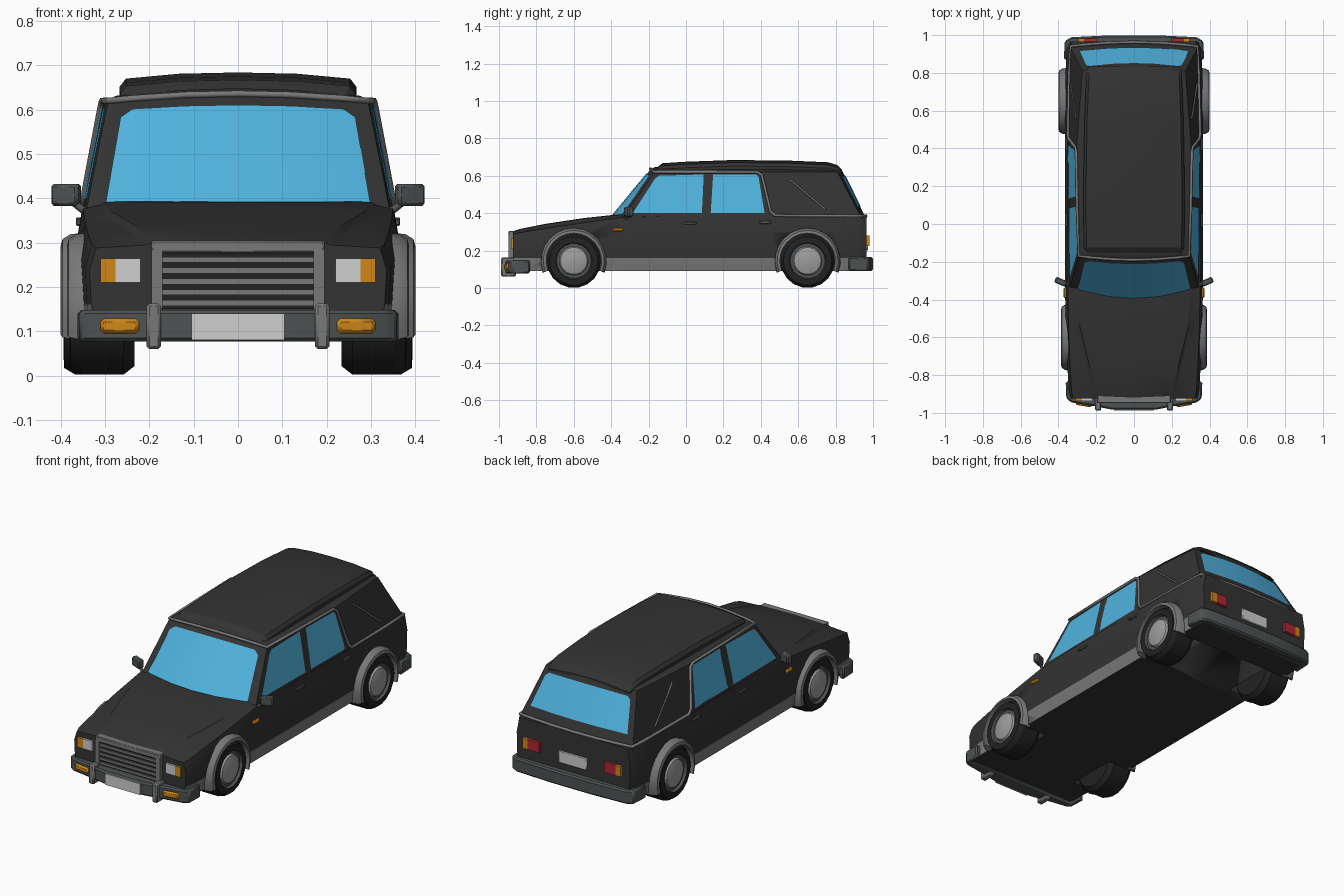
import bpy, bmesh, math
from mathutils import Matrix, Vector

if "Cube" in bpy.data.objects:
    bpy.data.objects.remove(bpy.data.objects["Cube"])


def mat(name, *rgb):
    m = bpy.data.materials.new(name)
    m.diffuse_color = (*rgb, 1)
    m.use_nodes = True
    m.node_tree.nodes["Principled BSDF"].inputs["Base Color"].default_value = m.diffuse_color
    return m


BLACK = mat("black_paint", 0.033, 0.033, 0.033)
TYRE = mat("tyre_rubber", 0.016, 0.016, 0.016)
GREY = mat("grey_trim", 0.19, 0.19, 0.19)
DARK = mat("dark_grey_bumper", 0.075, 0.085, 0.085)
HUB = mat("hubcap_grey", 0.34, 0.34, 0.34)
WHITE = mat("pale_grey", 0.62, 0.62, 0.62)
BLUE = mat("window_blue", 0.08, 0.45, 0.74)
ORANGE = mat("indicator_orange", 0.62, 0.24, 0.01)
RED = mat("lamp_red", 0.42, 0.02, 0.035)


def lerp(a, b, t):
    return a + (b - a) * t


def make(name, verts, faces, mats, mirror=False, bevel=0, angle=30):
    me = bpy.data.meshes.new(name)
    me.from_pydata([tuple(v) for v in verts], [], faces)
    bm = bmesh.new()
    bm.from_mesh(me)
    bmesh.ops.recalc_face_normals(bm, faces=bm.faces)
    bm.to_mesh(me)
    bm.free()
    me.polygons.foreach_set("use_smooth", [True] * len(me.polygons))
    me.set_sharp_from_angle(angle=math.radians(angle))
    for m in mats:
        me.materials.append(m)
    ob = bpy.data.objects.new(name, me)
    bpy.context.collection.objects.link(ob)
    if bevel:
        b = ob.modifiers.new("bevel", 'BEVEL')
        b.width, b.segments = bevel, 1
    if mirror:
        ob.modifiers.new("mirror", 'MIRROR')
    return ob


def rings(name, loops, mats, closed=True, caps=True, **kw):
    """Skin a list of equal-length vertex loops."""
    n = len(loops[0])
    verts = [v for l in loops for v in l]
    faces = [(i * n + j, i * n + (j + 1) % n, (i + 1) * n + (j + 1) % n, (i + 1) * n + j)
             for i in range(len(loops) - 1) for j in range(n if closed else n - 1)]
    if caps:
        faces += [tuple(range(n)), tuple(range(len(verts) - n, len(verts)))]
    return make(name, verts, faces, mats, **kw)


def box(name, m, lo, hi, mirror=False, bevel=0, turn=0):
    c = (Vector(lo) + Vector(hi)) / 2
    r = Matrix.Rotation(turn, 3, 'Z')
    loops = [[c + r @ (Vector((x, y, z)) - c) for x, y in
              ((lo[0], lo[1]), (hi[0], lo[1]), (hi[0], hi[1]), (lo[0], hi[1]))]
             for z in (lo[2], hi[2])]
    return rings(name, loops, [m], mirror=mirror, bevel=bevel)


def both(half):
    """Half outline ending on the centre line -> full outline."""
    return half + [(-x, y, z) for x, y, z in reversed(half) if abs(x) > 1e-6]


# ---- Lower body: y, half width, shoulder height, centre height, hood crease x
stations = [(-0.925, .335, .288, .303, .195), (-0.89, .345, .296, .315, .205),
            (-0.75, .353, .318, .343, .235), (-0.55, .361, .348, .373, .285),
            (-0.35, .365, .376, .395, .30), (-0.1, .365, .385, .39, .30),
            (0.45, .365, .385, .39, .30), (0.8, .362, .383, .388, .30),
            (0.925, .357, .381, .385, .30), (0.965, .34, .378, .382, .28)]
body = rings("lower_body", [both([(w - .015, y, .09), (w - .004, y, .16),
             (w, y, lerp(.16, e, .62)), (w - .015, y, e), (cx + .012, y, lerp(e, c, .45)),
             (cx, y, c - .003), (0, y, c)]) for y, w, e, c, cx in stations], [BLACK, GREY])
for p in body.data.polygons:
    if p.center.z < .16 and abs(p.normal.z) < .5 and abs(p.normal.x) > .3:
        p.material_index = 1

# ---- Wheels, wheel wells and flared arches
for tag, wy, wx, ax in (("front", -0.6, .378, .386), ("rear", 0.65, .392, .4)):
    def turned(prof, angles):
        return [[(x, wy + r * math.cos(a), .145 + r * math.sin(a)) for r, x in prof]
                for a in angles]
    full = [2 * math.pi * i / 18 for i in range(19)]
    prof = [(0, wx - .145), (.125, wx - .145), (.145, wx - .12), (.145, wx - .025),
            (.13, wx), (.098, wx + .002), (.093, wx - .012), (.078, wx - .012),
            (.072, wx - .002), (.045, wx + .006), (0, wx + .008)]
    wheel = rings(tag + "_wheels", turned(prof, full), [TYRE, DARK, HUB],
                  closed=False, caps=False, mirror=True)
    for i, p in enumerate(wheel.data.polygons):
        k = i % (len(prof) - 1)
        p.material_index = 0 if k < 5 else 1 if k < 7 else 2
    well = rings(tag + "_well_cutter", [[(x, wy + .152 * math.cos(a), .145 + .152 * math.sin(a))
                 for a in full[:-1]] for x in (.215, .5)], [BLACK], mirror=True)
    well.hide_render = True
    well.hide_set(True)
    cut = body.modifiers.new(tag + "_well", 'BOOLEAN')
    cut.operation, cut.object, cut.solver = 'DIFFERENCE', well, 'EXACT'
    arc = [math.radians(-21 + 222 * i / 14) for i in range(15)]
    rings(tag + "_arches", turned([(.148, .33), (.148, ax), (.163, ax - .004),
          (.174, ax - .022), (.178, .335)], arc), [GREY], mirror=True)

# ---- Cabin: surfaces as functions of u (across) and t (0 belt line, 1 roof edge)
US = [-1, -.8, -.4, 0, .4, .8, 1]


def height(t):
    return .385 + .235 * t


def front(u, t, off=0):
    return (u * lerp(.340, .293, t), lerp(-.395, -.187, t) + lerp(.065, .02, t) * u * u - off,
            height(t) + .016 * (1 - u * u) * max(t, 0))


def rear(u, t, off=0):
    return (u * lerp(.336, .272, t), lerp(.955, .832, t) - .022 * u * u + off,
            height(t) + .012 * (1 - u * u) * max(t, 0))


def side(y, z, off=0):
    t = (z - .385) / .235
    a, c = front(1, t), rear(1, t)
    mid = lerp(.348, .303, t)
    x = (lerp(a[0], mid, (y - a[1]) / (.42 - a[1])) if y < .42
         else lerp(mid, c[0], (y - .42) / (c[1] - .42)))
    return (x + off, y, z)


def cabin_ring(t):
    z = height(t)
    s = side(.42, z)
    return ([front(u, t) for u in US] + [s] + [rear(u, t) for u in reversed(US)]
            + [(-s[0], s[1], z)])


top = cabin_ring(1)
roof = [(x * .9, .3 + (y - .3) * .95, z + .012) for x, y, z in top]
rings("cabin", [cabin_ring(-.08), top, roof], [BLACK])

# ---- Raised roof cap
cap = []
for y, w, zt in ((-.165, .255, .637), (-.125, .265, .667), (0, .267, .675), (.25, .267, .684),
                 (.55, .262, .681), (.76, .254, .672), (.81, .25, .657), (.835, .243, .63)):
    cap.append(both([(w, y, .61), (w, y, max(.612, zt - .032)), (w - .014, y, zt - .014),
                     (w * .5, y, zt - .003), (0, y, zt)]))
rings("roof_cap", cap, [BLACK])


# ---- Glass
def screen(name, f, us, t0, t1, cut):
    rows = [[f(u, t, .005) for u in us] for t in (t0, t1)]
    for k in (0, -1):
        rows[1][k] = f(us[k], t1 - cut, .005)
    rings(name, rows, [BLUE], closed=False, caps=False)


screen("windscreen", front, [-.88, -.8, -.4, 0, .4, .8, .88], .03, .9, .07)
screen("rear_window", rear, [-.9, -.84, -.4, 0, .4, .84, .9], .2, .88, .06)
for name, pts in (("front_door_windows", [(-.285, .4), (-.165, .585), (-.145, .6), (.095, .607), (.085, .4)]),
                  ("rear_door_windows", [(.132, .4), (.145, .607), (.375, .607), (.388, .595), (.42, .4)])):
    make(name, [side(y, z, .004) for y, z in pts], [tuple(range(len(pts)))], [BLUE], mirror=True)


# ---- Trim tubes
def tube(name, pts, r, m, cyclic=False):
    cu = bpy.data.curves.new(name, 'CURVE')
    cu.dimensions, cu.bevel_depth, cu.bevel_resolution = '3D', r, 1
    cu.use_fill_caps = True
    sp = cu.splines.new('POLY')
    sp.points.add(len(pts) - 1)
    for q, p in zip(sp.points, pts):
        q.co = (*p, 1)
    sp.use_cyclic_u = cyclic
    cu.materials.append(m)
    bpy.context.collection.objects.link(bpy.data.objects.new(name, cu))


half = [front(u, 1, .003) for u in (.4, .8, 1)]
half += [side(y, z, .004) for y, z in ((.1, .62), (.38, .62), (.405, .605), (.452, .41), (.475, .388), (.8, .385))]
half += [rear(u, 0, .008) for u in (1, .8, .4)]
tube("cabin_trim", [front(0, 1, .003)] + half + [rear(0, 0, .008)]
     + [(-x, y, z) for x, y, z in reversed(half)], .008, GREY, True)
for s, tag in ((1, "right"), (-1, "left")):
    tube(tag + "_quarter_bar", [(s * x, y, z) for x, y, z in
         (side(.555, .58, .004), side(.745, .42, .004))], .005, GREY)


# ---- Bumpers
def bumper(name, half, z0, z1):
    plan = [(x, y, 0) for x, y in half] + [(-x, y, 0) for x, y in reversed(half)]
    rings(name, [[(x, y, z) for x, y, _ in plan] for z in (z0, z1)], [DARK], bevel=.008)


bumper("front_bumper", [(.33, -.9), (.33, -.835), (.362, -.835), (.358, -.925),
                        (.33, -.945), (.2, -.966), (.12, -.982)], .077, .148)
bumper("rear_bumper", [(.33, .93), (.33, .87), (.372, .87), (.366, .97),
                       (.33, .989), (.12, .999)], .09, .165)
box("bumper_overriders", GREY, (.174, -.988, .06), (.206, -.91, .163), True, .006)
box("bumper_indicators", ORANGE, (.222, -.964, .095), (.31, -.94, .129), True, .008, .16)
box("front_plate", WHITE, (-.105, -.988, .08), (.105, -.98, .14))
box("rear_plate", WHITE, (-.085, .96, .2), (.085, .972, .265), bevel=.003)

# ---- Grille
box("grille_back", TYRE, (-.175, -.935, .15), (.175, -.91, .28))
box("grille_top", GREY, (-.195, -.948, .277), (.195, -.9, .305), bevel=.004)
box("grille_sides", GREY, (.17, -.948, .15), (.195, -.9, .285), True)
for i in range(5):
    box(f"grille_slat_{i + 1}", GREY, (-.172, -.944, .157 + i * .0245), (.172, -.93, .17 + i * .0245))

# ---- Lamps, handles and door mirrors
box("headlamps", WHITE, (.22, -.936, .21), (.276, -.91, .264), True)
box("headlamp_indicators", ORANGE, (.276, -.936, .21), (.31, -.91, .264), True)
box("tail_lamps", RED, (.195, .95, .225), (.265, .981, .28), True)
box("tail_indicators", ORANGE, (.265, .95, .225), (.295, .981, .28), True)
box("side_indicators", ORANGE, (.345, -.392, .302), (.372, -.336, .32), True, .005)
box("front_door_handles", DARK, (.34, -.015, .338), (.366, .055, .352), True, .003)
box("rear_door_handles", DARK, (.34, .39, .343), (.366, .455, .357), True, .003)
box("door_mirrors", DARK, (.355, -.322, .383), (.42, -.29, .432), True, .006, .4)
tube("right_mirror_stem", [(.335, -.325, .362), (.372, -.312, .392)], .009, DARK)
tube("left_mirror_stem", [(-.335, -.325, .362), (-.372, -.312, .392)], .009, DARK)
